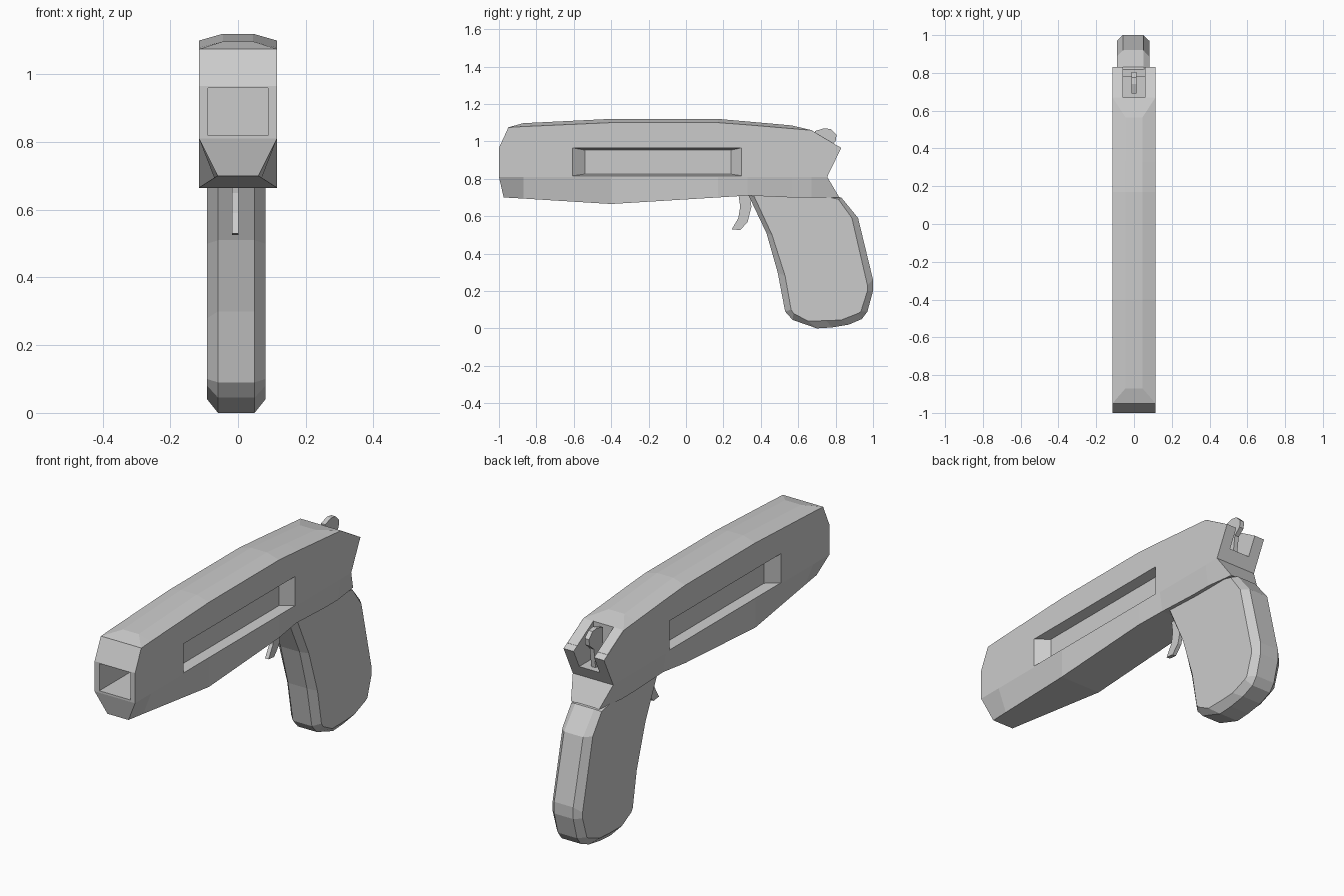
import bpy
import bmesh

cube = bpy.data.objects.get("Cube")
if cube:
    bpy.data.objects.remove(cube, do_unlink=True)

GREY = (0.6, 0.6, 0.6, 1.0)
grey = bpy.data.materials.new("plain_grey")
grey.use_nodes = True
grey.diffuse_color = GREY
grey.node_tree.nodes["Principled BSDF"].inputs["Base Color"].default_value = GREY


def loft(name, rings, strip_caps=False):
    """Skin closed rings of equal length; caps are n-gons or mirrored strips."""
    bm = bmesh.new()
    rows = [[bm.verts.new(p) for p in ring] for ring in rings]
    n = len(rows[0])
    for a, b in zip(rows, rows[1:]):
        for i in range(n):
            j = (i + 1) % n
            bm.faces.new((a[i], a[j], b[j], b[i]))
    for end in (rows[0], rows[-1]):
        if strip_caps:
            for i in range(n // 2 - 1):
                bm.faces.new((end[i], end[i + 1], end[n - 2 - i], end[n - 1 - i]))
        else:
            bm.faces.new(end)
    bmesh.ops.recalc_face_normals(bm, faces=bm.faces)
    mesh = bpy.data.meshes.new(name)
    bm.to_mesh(mesh)
    bm.free()
    mesh.materials.append(grey)
    obj = bpy.data.objects.new(name, mesh)
    bpy.context.collection.objects.link(obj)
    return obj


def slab(name, outline, half, x=0.0):
    """Extrude a side outline across x."""
    return loft(name, [[(x + s * half, y, z) for y, z in outline] for s in (-1, 1)])


def rect(x, y0, y1, z0, z1):
    return [(x, y0, z0), (x, y1, z0), (x, y1, z1), (x, y0, z1)]


def cut(target, cutter):
    mod = target.modifiers.new("cut", "BOOLEAN")
    mod.operation = "DIFFERENCE"
    mod.solver = "EXACT"
    mod.object = cutter
    cutter.hide_render = True
    with bpy.context.temp_override(object=target, active_object=target):
        bpy.ops.object.modifier_apply(modifier=mod.name)
    bpy.data.objects.remove(cutter, do_unlink=True)


# Body: stations of top (y, z, half width), shoulder z, upper y, middle y, bottom
W = 0.115
stations = [
    ((-0.95, 1.075, 0.114), 1.074, -1.0, -1.0, (-0.975, 0.70, 0.06)),
    ((-0.87, 1.097, 0.045), 1.079, -0.87, -0.87, (-0.87, 0.694, 0.07)),
    ((-0.4, 1.12, 0.045), 1.10, -0.4, -0.4, (-0.4, 0.665, W)),
    ((0.17, 1.12, 0.045), 1.10, 0.17, 0.17, (0.17, 0.70, W)),
    ((0.33, 1.106, 0.045), 1.088, 0.33, 0.33, (0.33, 0.71, 0.1)),
    ((0.565, 1.085, 0.045), 1.068, 0.565, 0.565, (0.565, 0.70, 0.1)),
    ((0.67, 1.06, 0.114), 1.059, 0.67, 0.67, (0.67, 0.70, 0.1)),
    ((0.80, 0.983, 0.114), 0.982, 0.83, 0.755, (0.82, 0.70, 0.08)),
]
rings = []
for (ty, tz, tw), sz, uy, my, (by, bz, bw) in stations:
    half = [(tw, ty, tz), (W, ty, sz), (W, uy, 0.965), (W, my, 0.81), (bw, by, bz)]
    rings.append(half + [(-x, y, z) for x, y, z in reversed(half)])
body = loft("body", rings, strip_caps=True)

# Muzzle opening
cut(body, loft("bore_cutter", [rect(s * 0.088, -1.1, -0.72, 0.82, 0.96) for s in (-1, 1)]))

# Sloped recess on each side
for s in (-1, 1):
    cut(body, loft("recess_cutter", [
        rect(s * 0.13, -0.627, 0.315, 0.813, 0.969),
        rect(s * 0.065, -0.54, 0.24, 0.825, 0.953)]))

# Rear notch for the hammer
cut(body, loft("notch_cutter", [rect(s * 0.058, 0.67, 0.95, 0.87, 1.2) for s in (-1, 1)]))

# Hammer
slab("hammer", [(0.69, 0.86), (0.69, 1.055), (0.74, 1.07), (0.775, 1.065),
                (0.805, 1.035), (0.80, 1.0), (0.765, 0.97), (0.75, 0.86)], 0.012)

# Trigger
slab("trigger", [(0.28, 0.72), (0.29, 0.65), (0.28, 0.59), (0.245, 0.53),
                 (0.29, 0.525), (0.33, 0.57), (0.35, 0.65), (0.34, 0.72)], 0.01, -0.008)

# Grip: outer edge loop narrow, side face loop wide, giving chamfered edges
outer = [(0.33, 0.72), (0.43, 0.51), (0.49, 0.30), (0.53, 0.09), (0.57, 0.045),
         (0.70, 0.0), (0.78, 0.005), (0.87, 0.02), (0.94, 0.05), (0.97, 0.09),
         (1.0, 0.20), (1.0, 0.26), (0.92, 0.59), (0.83, 0.70), (0.71, 0.72)]
inner = [(0.36, 0.715), (0.46, 0.50), (0.53, 0.28), (0.562, 0.10), (0.575, 0.08),
         (0.65, 0.04), (0.75, 0.041), (0.83, 0.045), (0.92, 0.08), (0.935, 0.09),
         (0.97, 0.20), (0.97, 0.23), (0.887, 0.59), (0.815, 0.69), (0.70, 0.715)]
loft("grip", [[(x - 0.005, y, z) for y, z in loop] for x, loop in
              ((-0.086, inner), (-0.054, outer), (0.054, outer), (0.086, inner))])
